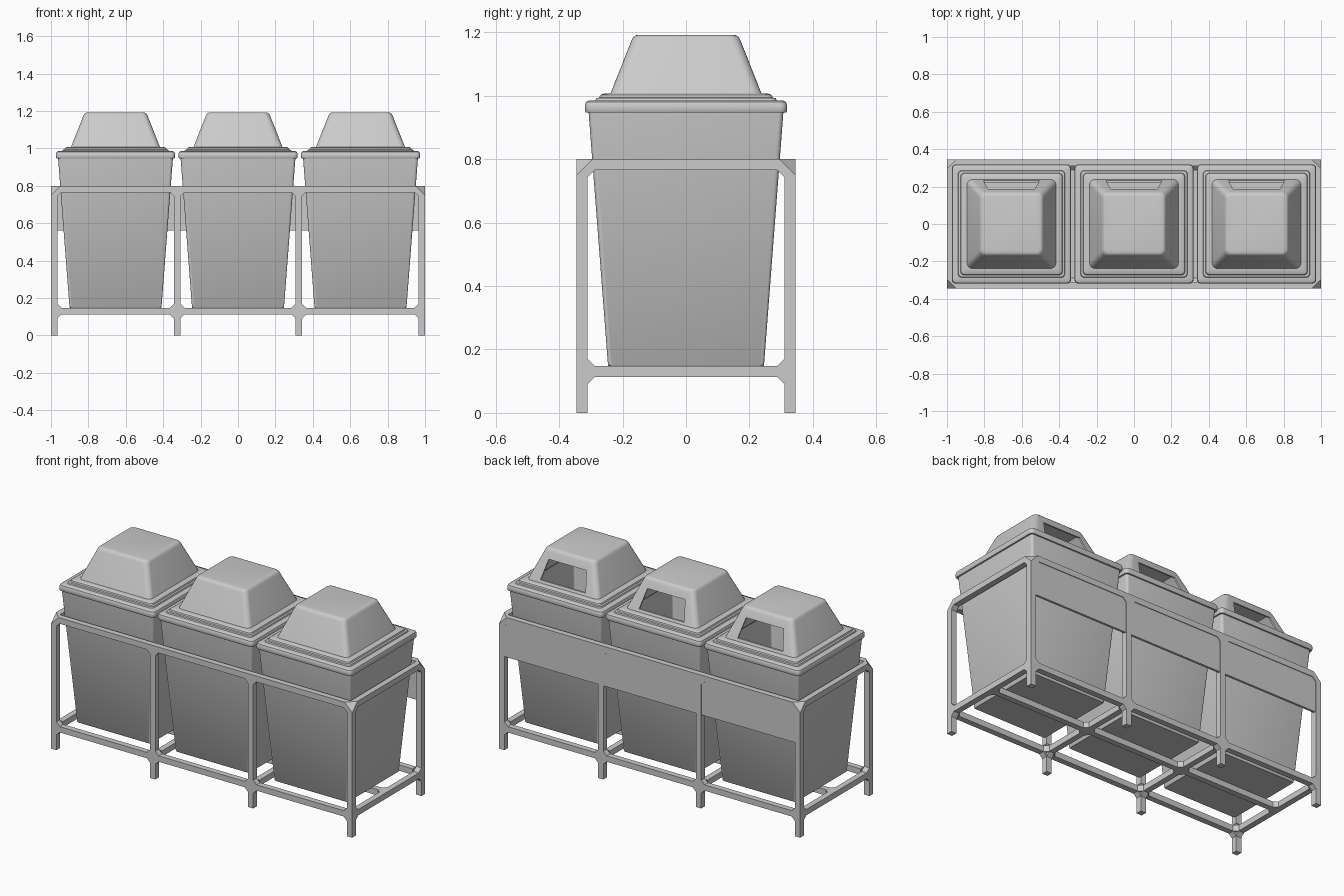
import bpy, bmesh, math
from mathutils import Vector

if "Cube" in bpy.data.objects:
    bpy.data.objects.remove(bpy.data.objects["Cube"])

T = 0.035                      # frame tube width
X, Y = 1.0, 0.345              # outer half sizes of the frame
PX = [-X + T / 2, -0.325, 0.325, X - T / 2]   # post columns
PY = Y - T / 2
LOW, HIGH = 0.13, 0.8 - T / 2  # rail centre heights


def finish(bm, name, smooth=False):
    bmesh.ops.recalc_face_normals(bm, faces=bm.faces)
    me = bpy.data.meshes.new(name)
    bm.to_mesh(me)
    bm.free()
    ob = bpy.data.objects.new(name, me)
    bpy.context.collection.objects.link(ob)
    if smooth:
        bpy.ops.object.select_all(action='DESELECT')
        ob.select_set(True)
        bpy.context.view_layer.objects.active = ob
        bpy.ops.object.shade_smooth_by_angle(angle=math.radians(35))
    return ob


def box(bm, lo, hi):
    v = bmesh.ops.create_cube(bm, size=1)['verts']
    lo, hi = Vector(lo), Vector(hi)
    bmesh.ops.scale(bm, vec=hi - lo, verts=v)
    bmesh.ops.translate(bm, vec=(lo + hi) / 2, verts=v)


def prism(bm, pts, ext):
    a = [bm.verts.new(p) for p in pts]
    b = [bm.verts.new(Vector(p) + Vector(ext)) for p in pts]
    n = len(a)
    bm.faces.new(a)
    bm.faces.new(b[::-1])
    for i in range(n):
        bm.faces.new((a[i], a[(i + 1) % n], b[(i + 1) % n], b[i]))


def gusset(bm, corner, u, v, w, s=0.022):
    c, u, v, w = Vector(corner), Vector(u), Vector(v), Vector(w)
    c = c - w * T / 2
    prism(bm, [c, c + u * s, c + v * s], w * T)


def loft(name, cx, rings):
    """Stack rounded squares (half size, corner radius, height), capped at both ends."""
    bm = bmesh.new()
    loops = []
    for h, r, z in rings:
        loop = []
        for k in range(4):
            for j in range(6):
                a = math.pi / 2 * (k + j / 5)
                mx = 1 if k in (0, 3) else -1
                my = 1 if k in (0, 1) else -1
                loop.append(bm.verts.new((cx + mx * (h - r) + r * math.cos(a),
                                          my * (h - r) + r * math.sin(a), z)))
        loops.append(loop)
    for a, b in zip(loops, loops[1:]):
        for i in range(24):
            j = (i + 1) % 24
            bm.faces.new((a[i], a[j], b[j], b[i]))
    bm.faces.new(loops[0][::-1])
    bm.faces.new(loops[-1])
    return finish(bm, name, True)


# Frame: posts, rails and cross bars
bm = bmesh.new()
h = T / 2
for x in PX:
    for s in (-1, 1):
        box(bm, (x - h, s * PY - h, 0), (x + h, s * PY + h, 0.8))
    box(bm, (x - h, -PY + h, LOW - h), (x + h, PY - h, LOW + h))
for x in (PX[0], PX[3]):
    box(bm, (x - h, -Y, HIGH - h), (x + h, Y, HIGH + h))
for y in (-PY, PY):
    for z in (LOW, HIGH):
        box(bm, (-X, y - h, z - h), (X, y + h, z + h))
box(bm, (-X + h, -h, LOW - h), (X - h, h, LOW + h))

# Small corner webs where the tubes meet
for i, x in enumerate(PX):
    for d in (-1, 1):
        if (d < 0 and i == 0) or (d > 0 and i == 3):
            continue
        for y in (-PY, PY):
            for z, up in ((LOW + h, 1), (LOW - h, -1), (HIGH - h, -1)):
                gusset(bm, (x + d * h, y, z), (d, 0, 0), (0, 0, up), (0, 1, 0))
            s = -1 if y > 0 else 1
            gusset(bm, (x + d * h, y + s * h, LOW), (d, 0, 0), (0, s, 0), (0, 0, 1))
        for s in (-1, 1):
            gusset(bm, (x + d * h, s * h, LOW), (d, 0, 0), (0, s, 0), (0, 0, 1))
    for s in (-1, 1):
        levels = [(LOW + h, 1), (LOW - h, -1)]
        if i in (0, 3):
            levels.append((HIGH - h, -1))
        for z, up in levels:
            gusset(bm, (x, s * (PY - h), z), (0, -s, 0), (0, 0, up), (1, 0, 0))

# Clipped top corners of the frame
for sx in (-1, 1):
    for sy in (-1, 1):
        cut = bmesh.ops.bisect_plane(
            bm, geom=bm.verts[:] + bm.edges[:] + bm.faces[:],
            plane_co=(sx * (X - 0.05), sy * Y, 0.8), plane_no=(sx, sy, 1), clear_outer=True)
        edges = [e for e in cut['geom_cut'] if isinstance(e, bmesh.types.BMEdge)]
        bmesh.ops.holes_fill(bm, edges=edges, sides=0)
finish(bm, "frame")

# Back panels between the rear posts
bm = bmesh.new()
for a, b in zip(PX, PX[1:]):
    box(bm, (a + h, Y - 0.018, 0.56), (b - h, Y - 0.004, 0.8 - T))
finish(bm, "back_panels")

# Bins with rolled rims, and lids with a rear opening
BIN = [(0.243, 0.012, 0.147), (0.246, 0.012, 0.151), (0.307, 0.015, 0.947),
       (0.316, 0.02, 0.947), (0.319, 0.022, 0.953), (0.319, 0.022, 0.970),
       (0.315, 0.02, 0.980), (0.306, 0.018, 0.985), (0.283, 0.015, 0.985),
       (0.283, 0.015, 0.950), (0.295, 0.012, 0.940), (0.238, 0.01, 0.160)]
LID = [(0.150, 0.022, 1.192), (0.160, 0.026, 1.190), (0.167, 0.03, 1.184),
       (0.172, 0.03, 1.174), (0.238, 0.03, 1.007), (0.264, 0.02, 1.006),
       (0.270, 0.02, 1.002), (0.273, 0.02, 0.994), (0.283, 0.02, 0.992),
       (0.286, 0.02, 0.984), (0.268, 0.018, 0.984), (0.258, 0.02, 0.996),
       (0.230, 0.025, 0.997), (0.164, 0.025, 1.172), (0.155, 0.02, 1.180)]
for n, cx in zip(("left", "middle", "right"), (-0.655, 0, 0.655)):
    loft(n + "_bin", cx, BIN)
    lid = loft(n + "_lid", cx, LID)
    bm = bmesh.new()
    prism(bm, [(cx - 0.15, 0.12, 1.022), (cx + 0.15, 0.12, 1.022),
               (cx + 0.125, 0.12, 1.135), (cx - 0.125, 0.12, 1.135)], (0, 0.2, 0))
    cutter = finish(bm, n + "_opening_cutter")
    cutter.hide_render = True
    mod = lid.modifiers.new("opening", 'BOOLEAN')
    mod.operation, mod.solver, mod.object = 'DIFFERENCE', 'EXACT', cutter
    bpy.context.view_layer.objects.active = lid
    bpy.ops.object.modifier_apply(modifier=mod.name)
    bpy.data.objects.remove(cutter)
